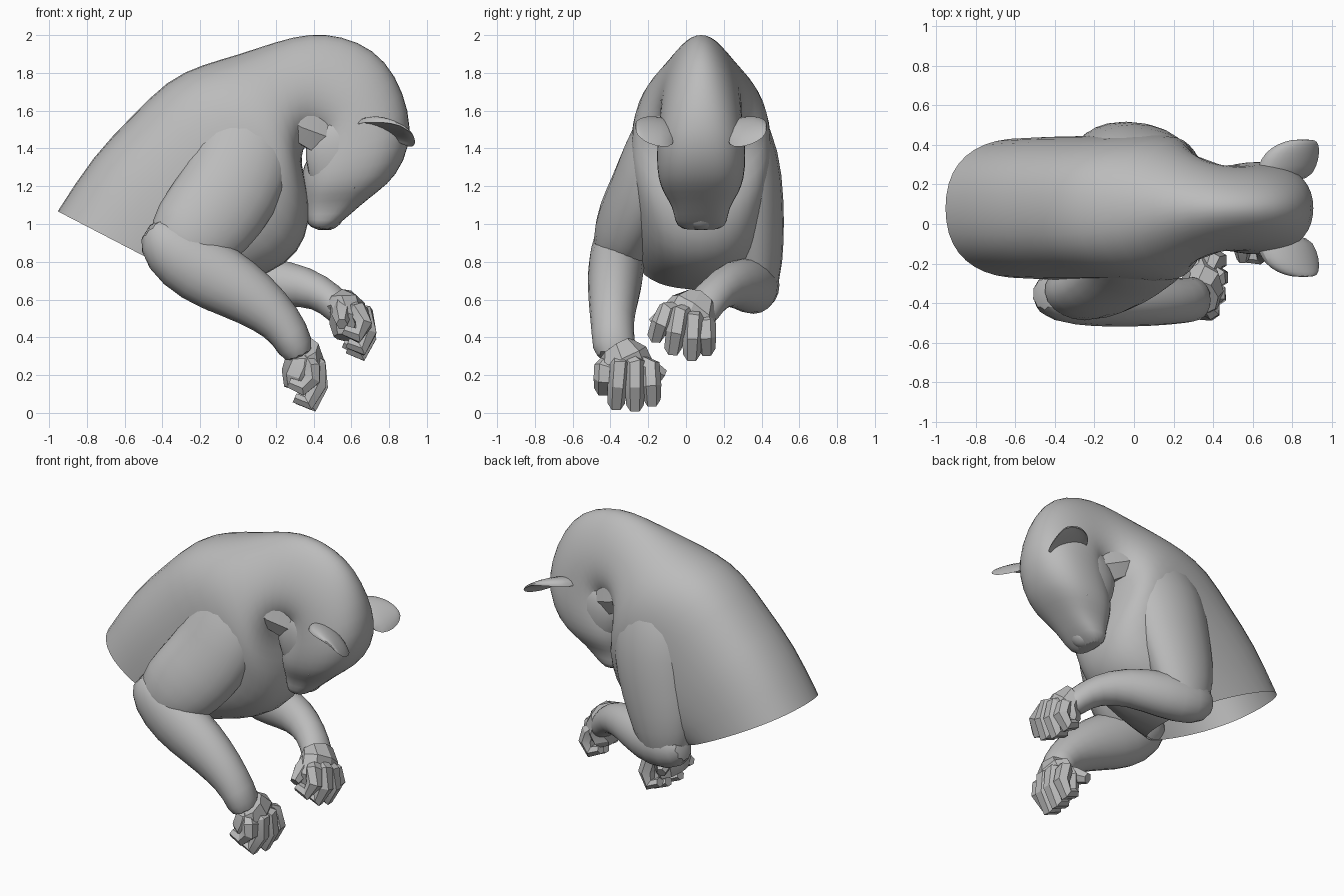
import bpy, bmesh, math
from mathutils import Vector

if "Cube" in bpy.data.objects:
    bpy.data.objects.remove(bpy.data.objects["Cube"])

grey = bpy.data.materials.new("plain grey")
grey.use_nodes = True
grey.diffuse_color = (0.5, 0.5, 0.5, 1)
grey.node_tree.nodes["Principled BSDF"].inputs["Base Color"].default_value = (0.5, 0.5, 0.5, 1)

MID = 0.08  # y of the body's plane of symmetry


def loft(name, rings, cap_start=True, cap_end=True, subdiv=1, angle=50):
    """Skin a list of equal-length rings of points."""
    bm = bmesh.new()
    rows = [[bm.verts.new(p) for p in ring] for ring in rings]
    n = len(rows[0])
    for a, b in zip(rows, rows[1:]):
        for i in range(n):
            bm.faces.new((a[i], a[(i + 1) % n], b[(i + 1) % n], b[i]))
    if cap_start:
        bm.faces.new(rows[0][::-1])
    if cap_end:
        bm.faces.new(rows[-1])
    bmesh.ops.recalc_face_normals(bm, faces=bm.faces)
    mesh = bpy.data.meshes.new(name)
    bm.to_mesh(mesh)
    bm.free()
    mesh.materials.append(grey)
    ob = bpy.data.objects.new(name, mesh)
    bpy.context.collection.objects.link(ob)
    if subdiv:
        m = ob.modifiers.new("Smooth", "SUBSURF")
        m.levels = m.render_levels = subdiv
    bpy.ops.object.select_all(action="DESELECT")
    ob.select_set(True)
    bpy.context.view_layer.objects.active = ob
    bpy.ops.object.shade_smooth_by_angle(angle=math.radians(angle))


def tube(name, stations, sides=10, side=(0, 1, 0), **kw):
    """Tube through (x, y, z, radius along side, radius across)."""
    pts = [Vector(s[:3]) for s in stations]
    rings = []
    for i, s in enumerate(stations):
        t = (pts[min(i + 1, len(pts) - 1)] - pts[max(i - 1, 0)]).normalized()
        u = Vector(side)
        u = (u - t * u.dot(t)).normalized()
        v = t.cross(u)
        rings.append([pts[i] + u * s[3] * math.cos(a) + v * s[4] * math.sin(a)
                      for a in (2 * math.pi * k / sides for k in range(sides))])
    loft(name, rings, **kw)


def boxy(v, power):
    return math.copysign(abs(v) ** power, v)


# Torso, neck and head: back (x, z), belly (x, z), half width, back taper, roundness
BODY = [
    (-0.96, 1.07, -0.15, 0.65, 0.36, 0.0, 0.85),
    (-0.77, 1.37, 0.06, 0.69, 0.37, 0.0, 0.8),
    (-0.57, 1.57, 0.27, 0.78, 0.37, 0.0, 0.8),
    (-0.38, 1.77, 0.37, 0.92, 0.37, 0.0, 0.8),
    (-0.19, 1.85, 0.39, 1.10, 0.38, 0.1, 0.85),
    (0.00, 1.90, 0.35, 1.25, 0.35, 0.15, 0.9),
    (0.20, 1.97, 0.33, 1.36, 0.28, 0.25, 1.0),
    (0.38, 2.015, 0.36, 1.42, 0.23, 0.3, 1.0),
    (0.55, 2.0, 0.40, 1.43, 0.21, 0.3, 1.0),
    (0.72, 1.93, 0.43, 1.41, 0.21, 0.25, 1.0),
    (0.84, 1.79, 0.40, 1.38, 0.22, 0.15, 1.0),
    (0.91, 1.60, 0.36, 1.34, 0.23, 0.05, 0.9),
    (0.92, 1.42, 0.34, 1.29, 0.24, 0.0, 0.85),
    (0.84, 1.25, 0.33, 1.22, 0.23, 0.0, 0.8),
    (0.74, 1.17, 0.34, 1.15, 0.20, 0.0, 0.8),
    (0.65, 1.10, 0.35, 1.08, 0.15, 0.0, 0.75),
    (0.55, 1.01, 0.36, 1.02, 0.14, 0.0, 0.75),
    (0.47, 0.955, 0.38, 0.98, 0.115, 0.0, 0.8),
]
rings = []
for dx, dz, vx, vz, hw, taper, power in BODY:
    c = Vector(((dx + vx) / 2, MID, (dz + vz) / 2))
    d = Vector((dx, MID, dz)) - c
    ring = []
    for k in range(20):
        a = 2 * math.pi * k / 20
        along, out = boxy(math.cos(a), power), boxy(math.sin(a), power)
        ring.append(c + d * along + Vector((0, hw * out * (1 - taper * along), 0)))
    rings.append(ring)
loft("body_and_head", rings, cap_start=False)

# Head details on both sides
for s, label in ((1, "left"), (-1, "right")):
    # Cupped ear, crescent in section
    ear = []
    for x, y, z, a, b in ((0.74, 0.13, 1.45, 0.15, 0.09), (0.78, 0.22, 1.455, 0.155, 0.10),
                          (0.80, 0.28, 1.47, 0.145, 0.09), (0.83, 0.325, 1.49, 0.11, 0.06),
                          (0.86, 0.35, 1.51, 0.06, 0.02)):
        ring = []
        for k in range(12):
            t = 2 * math.pi * k / 12
            h = math.sin(t) if k <= 6 else -0.55 * math.sin(t)
            ring.append((x + a * math.cos(t), MID + s * y, z + b * h - 0.4 * a * math.cos(t)))
        ear.append(ring)
    loft(label + "_ear", ear)
    # Cheek ruff, eye and neck tuft
    tube(label + "_cheek", [(0.52, MID + s * 0.13, 1.58, 0.05, 0.08), (0.53, MID + s * 0.155, 1.46, 0.075, 0.18),
                            (0.53, MID + s * 0.15, 1.32, 0.075, 0.19), (0.5, MID + s * 0.13, 1.2, 0.06, 0.13),
                            (0.46, MID + s * 0.09, 1.12, 0.04, 0.07)])
    tube(label + "_eye", [(0.62, MID + s * 0.12, 1.2, 0.025, 0.02), (0.615, MID + s * 0.195, 1.2, 0.022, 0.018),
                          (0.61, MID + s * 0.205, 1.2, 0.01, 0.01)], sides=8, side=(0, 0, 1))
    tube(label + "_neck_tuft", [(0.48, MID + s * 0.13, 1.46, 0.07, 0.13), (0.32, MID + s * 0.2, 1.52, 0.06, 0.09),
                                (0.15, MID + s * 0.27, 1.62, 0.008, 0.008)], sides=6, subdiv=0, angle=35)

# Nose pad
tube("nose", [(0.55, MID, 1.045, 0.06, 0.03), (0.5, MID, 1.0, 0.07, 0.035),
              (0.45, MID, 0.985, 0.05, 0.03)], sides=8)

# Arms: broad upper arm sunk in the shoulder, forearm overlapping at the elbow
tube("right_upper_arm", [(0.05, -0.04, 1.74, 0.07, 0.16), (0.05, -0.1, 1.56, 0.15, 0.28),
                         (0.03, -0.17, 1.36, 0.18, 0.29), (-0.04, -0.23, 1.18, 0.18, 0.29),
                         (-0.16, -0.31, 1.02, 0.175, 0.28), (-0.28, -0.35, 0.89, 0.16, 0.25),
                         (-0.32, -0.37, 0.78, 0.11, 0.14)])
tube("right_forearm", [(-0.47, -0.35, 1.0, 0.09, 0.09), (-0.38, -0.36, 0.89, 0.15, 0.18),
                       (-0.2, -0.37, 0.76, 0.16, 0.205), (0.0, -0.38, 0.66, 0.15, 0.18),
                       (0.17, -0.39, 0.54, 0.13, 0.14), (0.28, -0.39, 0.42, 0.115, 0.11),
                       (0.33, -0.37, 0.28, 0.13, 0.1)])
tube("left_upper_arm", [(0.05, 0.2, 1.76, 0.07, 0.16), (0.05, 0.26, 1.57, 0.16, 0.28),
                        (0.02, 0.33, 1.35, 0.18, 0.3), (-0.01, 0.355, 1.12, 0.175, 0.28),
                        (-0.07, 0.37, 0.9, 0.16, 0.25), (-0.1, 0.37, 0.7, 0.14, 0.2),
                        (-0.1, 0.35, 0.55, 0.09, 0.11)])
tube("left_forearm", [(-0.28, 0.39, 0.72, 0.08, 0.1), (-0.15, 0.38, 0.67, 0.14, 0.16),
                      (0.06, 0.34, 0.67, 0.14, 0.16), (0.27, 0.25, 0.69, 0.12, 0.13),
                      (0.44, 0.16, 0.64, 0.1, 0.1), (0.53, 0.09, 0.56, 0.11, 0.09),
                      (0.6, 0.03, 0.48, 0.11, 0.08)])


def paw(label, wrist, knuckles, tips, thumb):
    """Palm wedge, four curled faceted fingers and a thumb."""
    w = Vector(wrist)
    k = sum((Vector(p) for p in knuckles), Vector()) / 4
    tip = sum((Vector(p) for p in tips), Vector()) / 4
    palm = [tuple(w) + (0.1, 0.09), tuple((w + k) / 2 - Vector((0.02, 0, 0))) + (0.14, 0.1),
            tuple(k * 0.75 + tip * 0.25 - Vector((0.07, 0, 0))) + (0.16, 0.1),
            tuple(k * 0.3 + tip * 0.7 - Vector((0.07, 0, 0))) + (0.13, 0.07)]
    tube(label + "_palm", palm, sides=8, subdiv=0, angle=25)
    for i, (a, b) in enumerate(zip(knuckles, tips)):
        a, b = Vector(a), Vector(b)
        back = a.lerp(w, 0.5)
        mid = a.lerp(b, 0.55) + Vector((0.03, 0, 0))
        curl = b + Vector((-0.07, 0, 0.03))
        path = [tuple(back) + (0.04, 0.03), tuple(a) + (0.058, 0.05), tuple(mid) + (0.054, 0.05),
                tuple(b) + (0.046, 0.045), tuple(curl) + (0.035, 0.03)]
        tube(f"{label}_finger_{i + 1}", path, sides=6, subdiv=0, angle=25)
    a, b = Vector(thumb[0]), Vector(thumb[1])
    tube(label + "_thumb", [tuple(a) + (0.045, 0.05), tuple(a.lerp(b, 0.5)) + (0.055, 0.055),
                            tuple(b) + (0.03, 0.035)], sides=6, side=(1, 0, 0), subdiv=0, angle=25)


paw("right", (0.34, -0.37, 0.34),
    [(0.39, -0.43, 0.24), (0.42, -0.35, 0.26), (0.42, -0.27, 0.26), (0.40, -0.19, 0.24)],
    [(0.34, -0.44, 0.13), (0.37, -0.37, 0.05), (0.39, -0.27, 0.04), (0.39, -0.18, 0.07)],
    ((0.32, -0.27, 0.28), (0.27, -0.12, 0.2)))
paw("left", (0.54, 0.08, 0.58),
    [(0.64, -0.10, 0.54), (0.67, -0.03, 0.53), (0.67, 0.04, 0.5), (0.65, 0.1, 0.47)],
    [(0.63, -0.16, 0.41), (0.65, -0.07, 0.34), (0.65, 0.03, 0.31), (0.63, 0.11, 0.34)],
    ((0.55, -0.03, 0.57), (0.55, -0.18, 0.47)))
